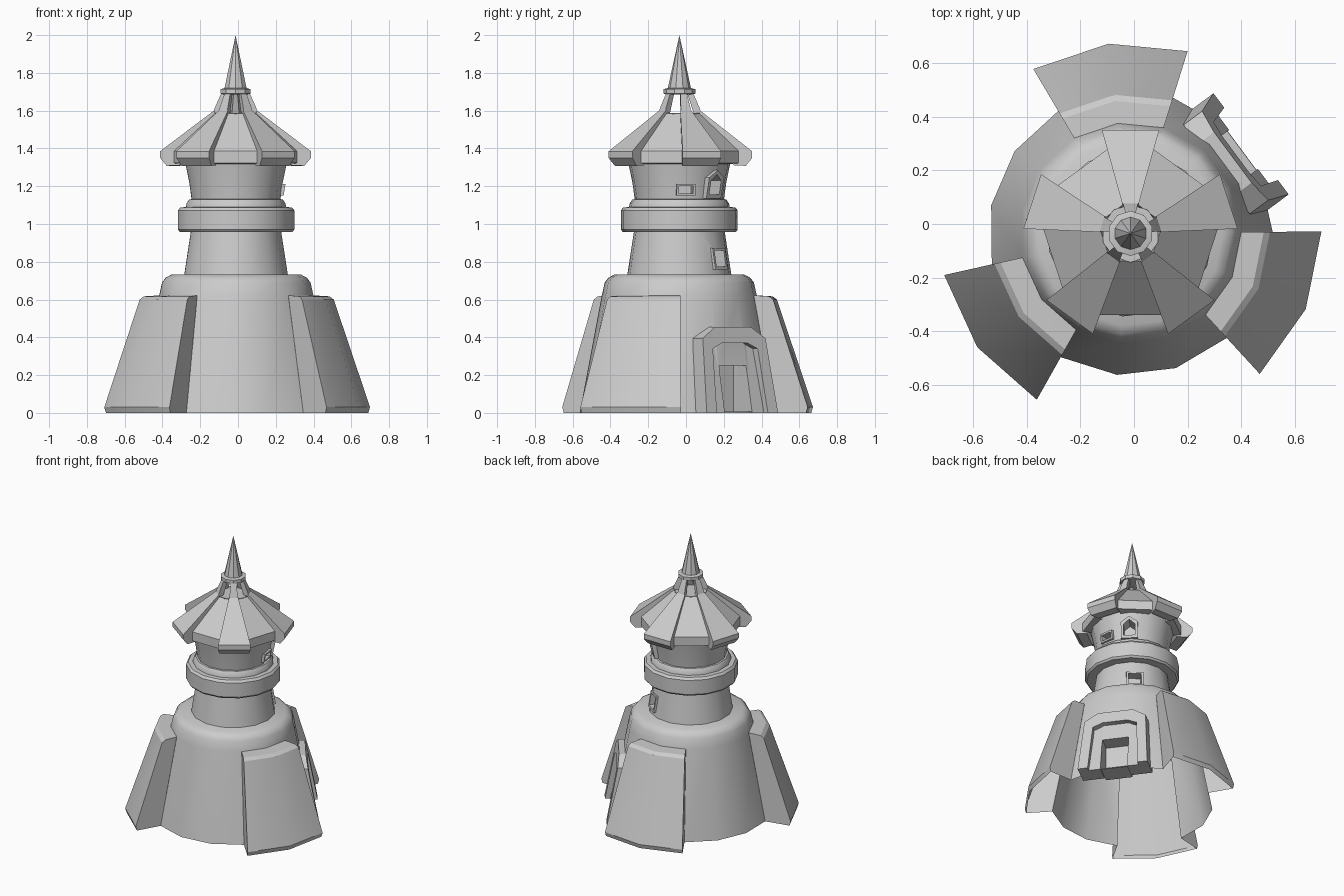
import bpy, bmesh
from math import sin, cos, radians, atan2, degrees, hypot

if "Cube" in bpy.data.objects:
    bpy.data.objects.remove(bpy.data.objects["Cube"])

CX, CY = -0.013, -0.035      # tower axis
TURN = 0.6                   # rotation of the 15-sided rings
BUTTRESS = [96.6, 216.6, 336.6]
DOOR = 36.6


def polar(r, a, z, t=0.0):
    c, s = cos(radians(a)), sin(radians(a))
    return (CX + r * c - t * s, CY + r * s + t * c, z)


def finish(name, verts, faces):
    me = bpy.data.meshes.new(name)
    me.from_pydata(verts, [], faces)
    bm = bmesh.new()
    bm.from_mesh(me)
    bmesh.ops.remove_doubles(bm, verts=bm.verts, dist=1e-5)
    bmesh.ops.recalc_face_normals(bm, faces=bm.faces)
    bm.to_mesh(me)
    bm.free()
    ob = bpy.data.objects.new(name, me)
    bpy.context.collection.objects.link(ob)
    return ob


def lathe(name, prof, n=15, turn=TURN):
    verts = [polar(r, turn + 360 * i / n, z) for r, z in prof for i in range(n)]
    faces = [(k * n + i, k * n + (i + 1) % n, (k + 1) * n + (i + 1) % n, (k + 1) * n + i)
             for k in range(len(prof) - 1) for i in range(n)]
    faces.append(tuple(range(n)))
    if prof[-1][0] > 1e-4:
        faces.append(tuple((len(prof) - 1) * n + i for i in range(n)))
    return finish(name, verts, faces)


def sector(name, prof, angles, skip=()):
    """Sweep a closed (r, z) profile through the angles; skip drops profile edges."""
    m = len(prof)
    verts = [polar(r, a, z) for a in angles for r, z in prof]
    faces = [(k * m + i, k * m + (i + 1) % m, (k + 1) * m + (i + 1) % m, (k + 1) * m + i)
             for k in range(len(angles) - 1) for i in range(m) if i not in skip]
    faces += [tuple(range(m)), tuple((len(angles) - 1) * m + i for i in range(m))]
    return finish(name, verts, faces)


def frame(name, ang, outer, inner, front, back, closed):
    """Ring between two (t, z) outlines; front(z) is the distance from the axis."""
    m = len(outer)
    verts = []
    for line, f in ((outer, front), (inner, front), (inner, back), (outer, back)):
        verts += [polar(f(z), ang, z, t) for t, z in line]
    faces = []
    for i in range(m if closed else m - 1):
        j = (i + 1) % m
        for k in range(4):
            l = (k + 1) % 4
            faces.append((k * m + i, k * m + j, l * m + j, l * m + i))
    if not closed:
        faces += [(0, m, 2 * m, 3 * m), (m - 1, 2 * m - 1, 3 * m - 1, 4 * m - 1)]
    return finish(name, verts, faces)


def cut(ob, ang, line, n0, n1):
    """Sink a pocket of the given (t, z) outline into an object."""
    m = len(line)
    verts = [polar(n, ang, z, t) for n in (n0, n1) for t, z in line]
    faces = [(i, (i + 1) % m, m + (i + 1) % m, m + i) for i in range(m)]
    faces += [tuple(range(m)), tuple(range(m, 2 * m))]
    tool = finish("cutter", verts, faces)
    tool.hide_render = True
    mod = ob.modifiers.new("cut", 'BOOLEAN')
    mod.operation, mod.solver, mod.object = 'DIFFERENCE', 'EXACT', tool
    bpy.context.view_layer.objects.active = ob
    bpy.ops.object.modifier_apply(modifier=mod.name)
    bpy.data.objects.remove(tool, do_unlink=True)


def lean(n0, z0, n1, z1):
    return lambda z: n0 + (n1 - n0) * (z - z0) / (z1 - z0)


def arch(w, top, z0=0.0, c=0.06):
    return [(-w, z0), (-w * 0.88, top - c), (-w * 0.5, top),
            (w * 0.5, top), (w * 0.88, top - c), (w, z0)]


def rect(w, z0, z1):
    return [(-w, z0), (-w, z1), (w, z1), (w, z0)]


def house(w, z0, z1, z2):
    return [(-w, z0), (-w, z1), (0, z2), (w, z1), (w, z0)]


# Tower base: hollow, open underneath, open into the buttresses
base = lathe("tower_base", [(.53, 0), (.413, .62), (.397, .69), (.378, .715), (.345, .733)])
cut(base, DOOR, rect(.09, .008, .25), .36, .7)
bm = bmesh.new()
bm.from_mesh(base.data)
dead = []
for f in bm.faces:
    p = f.calc_center_median()
    x, y = p.x - CX, p.y - CY
    a = degrees(atan2(y, x))
    near = any(abs((a - b + 180) % 360 - 180) < 23 for b in BUTTRESS)
    if (p.z < .004 and abs(f.normal.z) > .9) or (near and p.z < .5 and hypot(x, y) > .4):
        dead.append(f)
bmesh.ops.delete(bm, geom=dead, context='FACES')
bm.to_mesh(base.data)
bm.free()

# Three buttresses
for b in BUTTRESS:
    sector("buttress", [(.53, 0), (.703, 0), (.712, .03), (.52, .6), (.497, .617), (.413, .622)],
           [b - 24, b, b + 24], skip=(0, 5))

# Stepped doorway
frame("door_outer_arch", DOOR, arch(.235, .455), arch(.168, .37, c=.03),
      lean(.56, 0, .475, .455), lambda z: .40, False)
frame("door_inner_arch", DOOR, arch(.17, .375, c=.03), rect(.09, 0, .25)[:1] + [(-.09, .2), (-.088, .25), (.088, .25), (.09, .2), (.09, 0)],
      lean(.525, 0, .445, .375), lambda z: .40, False)

# Lower neck with window
neck = lathe("lower_neck", [(.278, .725), (.24, .97)])
cut(neck, 54, rect(.042, .775, .86), .19, .4)
frame("neck_window_frame", 54, rect(.056, .76, .873), rect(.042, .775, .86),
      lean(.277, .76, .258, .873), lambda z: .22, True)

# Collar rings
lathe("collar", [(.24, .957), (.3, .957), (.311, .97), (.311, 1.072), (.298, 1.088), (.25, 1.09)])
lathe("upper_collar", [(.268, 1.085), (.265, 1.108), (.25, 1.13), (.23, 1.132)])

# Upper drum with two windows
drum = lathe("upper_drum", [(.236, 1.12), (.25, 1.22), (.275, 1.34)])
cut(drum, 46, house(.038, 1.155, 1.23, 1.262), .18, .4)
cut(drum, 8, rect(.038, 1.162, 1.2), .18, .4)
frame("pointed_window_frame", 46, house(.056, 1.135, 1.245, 1.285), house(.038, 1.155, 1.23, 1.262),
      lean(.252, 1.135, .283, 1.285), lambda z: .21, True)
frame("small_window_frame", 8, rect(.05, 1.15, 1.212), rect(.038, 1.162, 1.2),
      lean(.25, 1.15, .26, 1.212), lambda z: .21, True)

# Roof: five raised panels, five recessed panels, five struts
for k in range(5):
    a = 90 + 72 * k
    sector("raised_roof_panel",
           [(.115, 1.6), (.40, 1.385), (.40, 1.35), (.365, 1.308), (.3, 1.31), (.09, 1.54)],
           [a - 15.5, a + 15.5])
    r = a + 36
    sector("recessed_roof_panel",
           [(.11, 1.585), (.325, 1.387), (.325, 1.322), (.25, 1.315), (.09, 1.54)],
           [r - 20.5, r + 20.5])
    sector("finial_strut", [(.08, 1.58), (.118, 1.59), (.108, 1.62), (.072, 1.7), (.04, 1.7)],
           [a - 14, a + 14])
lathe("roof_cap", [(.10, 1.55), (.108, 1.588)], 10, 18)

# Spire
lathe("spire_ring", [(.06, 1.685), (.084, 1.69), (.084, 1.714), (.06, 1.72)], 10, 18)
lathe("spire", [(.063, 1.7), (.06, 1.725), (0, 2.0)], 10, 18)

# Smooth shading with sharp edges kept
bpy.ops.object.select_all(action='SELECT')
bpy.context.view_layer.objects.active = base
bpy.ops.object.shade_smooth_by_angle()
